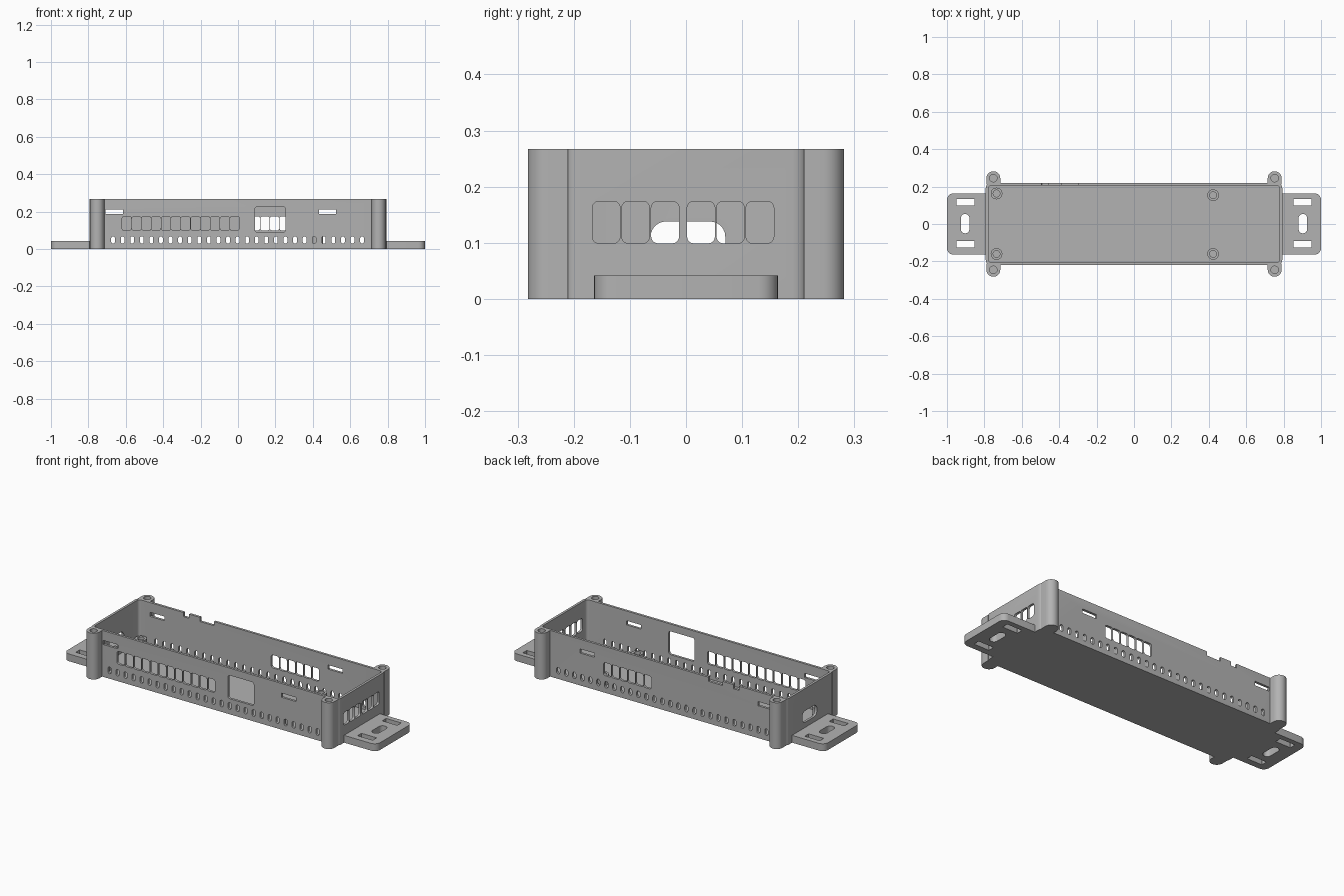
import bpy, bmesh, math
from mathutils import Vector

if "Cube" in bpy.data.objects:
    bpy.data.objects.remove(bpy.data.objects["Cube"], do_unlink=True)

GREY = (0.45, 0.45, 0.45, 1)
grey = bpy.data.materials.new("plain grey")
grey.use_nodes = True
grey.diffuse_color = GREY
grey.node_tree.nodes["Principled BSDF"].inputs["Base Color"].default_value = GREY


def rounded(u0, u1, v0, v1, radius, steps=6):
    """Rounded rectangle outline as 2D points."""
    radius = min(radius, (u1 - u0) / 2 - 0.0002, (v1 - v0) / 2 - 0.0002)
    points = []
    corners = [(u1, v1, -1, -1), (u0, v1, 1, -1), (u0, v0, 1, 1), (u1, v0, -1, 1)]
    for i, (u, v, su, sv) in enumerate(corners):
        for k in range(steps + 1):
            a = math.pi / 2 * (i + k / steps)
            points.append((u + su * radius + radius * math.cos(a),
                           v + sv * radius + radius * math.sin(a)))
    return points


def circle(u, v, radius, steps=32):
    return [(u + radius * math.cos(math.tau * k / steps),
             v + radius * math.sin(math.tau * k / steps)) for k in range(steps)]


def prism(bm, outline, low, high, axis="z"):
    """Extrude an outline along an axis from low to high."""
    place = {"x": lambda u, v, w: (w, u, v),
             "y": lambda u, v, w: (u, w, v),
             "z": lambda u, v, w: (u, v, w)}[axis]
    rings = [[bm.verts.new(place(u, v, w)) for u, v in outline] for w in (low, high)]
    bm.faces.new(rings[0])
    bm.faces.new(rings[1])
    n = len(outline)
    for i in range(n):
        j = (i + 1) % n
        bm.faces.new((rings[0][i], rings[0][j], rings[1][j], rings[1][i]))


def make(name, prisms):
    bm = bmesh.new()
    for p in prisms:
        prism(bm, *p)
    bmesh.ops.recalc_face_normals(bm, faces=bm.faces)
    mesh = bpy.data.meshes.new(name)
    bm.to_mesh(mesh)
    bm.free()
    mesh.materials.append(grey)
    obj = bpy.data.objects.new(name, mesh)
    bpy.context.collection.objects.link(obj)
    return obj


def part(name, solid, *cuts):
    """Build a solid, subtract each group of prisms, shade it."""
    obj = make(name, [solid])
    bpy.ops.object.select_all(action="DESELECT")
    bpy.context.view_layer.objects.active = obj
    obj.select_set(True)
    for group in cuts:
        cutter = make("cutter", group)
        cutter.hide_render = True
        mod = obj.modifiers.new("cut", "BOOLEAN")
        mod.operation = "DIFFERENCE"
        mod.solver = "EXACT"
        mod.object = cutter
        bpy.ops.object.modifier_apply(modifier=mod.name)
        bpy.data.objects.remove(cutter, do_unlink=True)
    bpy.ops.object.shade_smooth_by_angle(angle=math.radians(30))
    return obj


LENGTH, DEPTH, HEIGHT = 0.793, 0.22, 0.267
WALL = 0.014
FRONT, BACK, THROUGH = (-0.3, -0.15), (0.15, 0.3), (-0.3, 0.3)
PITCH, PANE = 0.0525, 0.0495


def window_row(start, count, span, axis, pitch=PITCH):
    return [(rounded(start + i * pitch, start + i * pitch + PANE, 0.099, 0.174, 0.012),
             *span, axis) for i in range(count)]


# Openings in the long walls
openings = window_row(-0.62, 12, FRONT, "y")
openings += window_row(0.068, 6, BACK, "y", 0.0513)
openings.append((rounded(0.09, 0.255, 0.09, 0.225, 0.012), *FRONT, "y"))
for i in range(27):
    x = -0.668 + i * 0.0512
    openings.append((rounded(x - 0.01, x + 0.01, 0.029, 0.067, 0.01), *THROUGH, "y"))
for x in (-0.708, 0.432):
    openings.append((rounded(x, x + 0.093, 0.187, 0.211, 0.001, 1), *THROUGH, "y"))
# Notches in the back rim
for x0, x1 in ((-0.494, -0.457), (-0.388, -0.297)):
    openings.append((rounded(x0, x1, 0.243, 0.3, 0.001, 1), *BACK, "y"))
# Openings in the end walls
openings += window_row(-0.167, 3, (0.7, 0.9), "x")
openings += window_row(0.002, 3, (0.7, 0.9), "x")
openings.append((rounded(-0.063, 0.07, 0.072, 0.138, 0.027), -0.9, -0.7, "x"))

# Open box with floor
cavity = (rounded(-LENGTH + WALL, LENGTH - WALL, -DEPTH + WALL, DEPTH - WALL, 0.016),
          0.016, 0.4)
part("box_shell", (rounded(-LENGTH, LENGTH, -DEPTH, DEPTH, 0.03), 0, HEIGHT),
     [cavity], openings)

for side, sx in (("left", 1), ("right", -1)):
    # Mounting tab with three slots
    def span(a, b):
        return sorted((sx * a, sx * b))
    outline = rounded(*span(0.6, 1), -0.164, 0.164, 0.035)
    edge = sx * (LENGTH - 0.006)
    outline = [(max(u * sx, edge * sx) * sx, v) for u, v in outline]
    kept = [p for i, p in enumerate(outline)
            if p[0] != edge or abs(abs(p[1]) - 0.164) < 1e-6]
    slots = [(rounded(*span(0.88, 0.926), -0.05, 0.054, 0.023), -0.1, 0.1)]
    for y in (-0.1085, 0.1165):
        slots.append((rounded(*span(0.853, 0.95), y - 0.018, y + 0.018, 0.001, 1), -0.1, 0.1))
    part(side + "_mounting_tab", (kept, 0, 0.042), slots)

    # Corner screw posts
    for end, sy in (("front", -1), ("back", 1)):
        x, y = sx * 0.752, sy * 0.245
        post = []
        for u, v in circle(x, y, 0.037):
            if (v - y) * sy >= -1e-6:
                post.append((u, v))
        post.sort(key=lambda p: p[0])
        post = [(x - 0.037, sy * 0.21)] + post + [(x + 0.037, sy * 0.21)]
        part(f"{end}_{side}_post", (post, 0, HEIGHT),
             [(circle(x, y, 0.02), 0.12, 0.4)])

# Board standoffs on the floor
for i, (x, y) in enumerate([(-0.735, 0.163), (-0.735, -0.16), (0.423, 0.154), (0.423, -0.16)]):
    part(f"standoff_{i + 1}", (circle(x, y, 0.031), 0.01, 0.07),
         [(circle(x, y, 0.018), 0.02, 0.2)])
